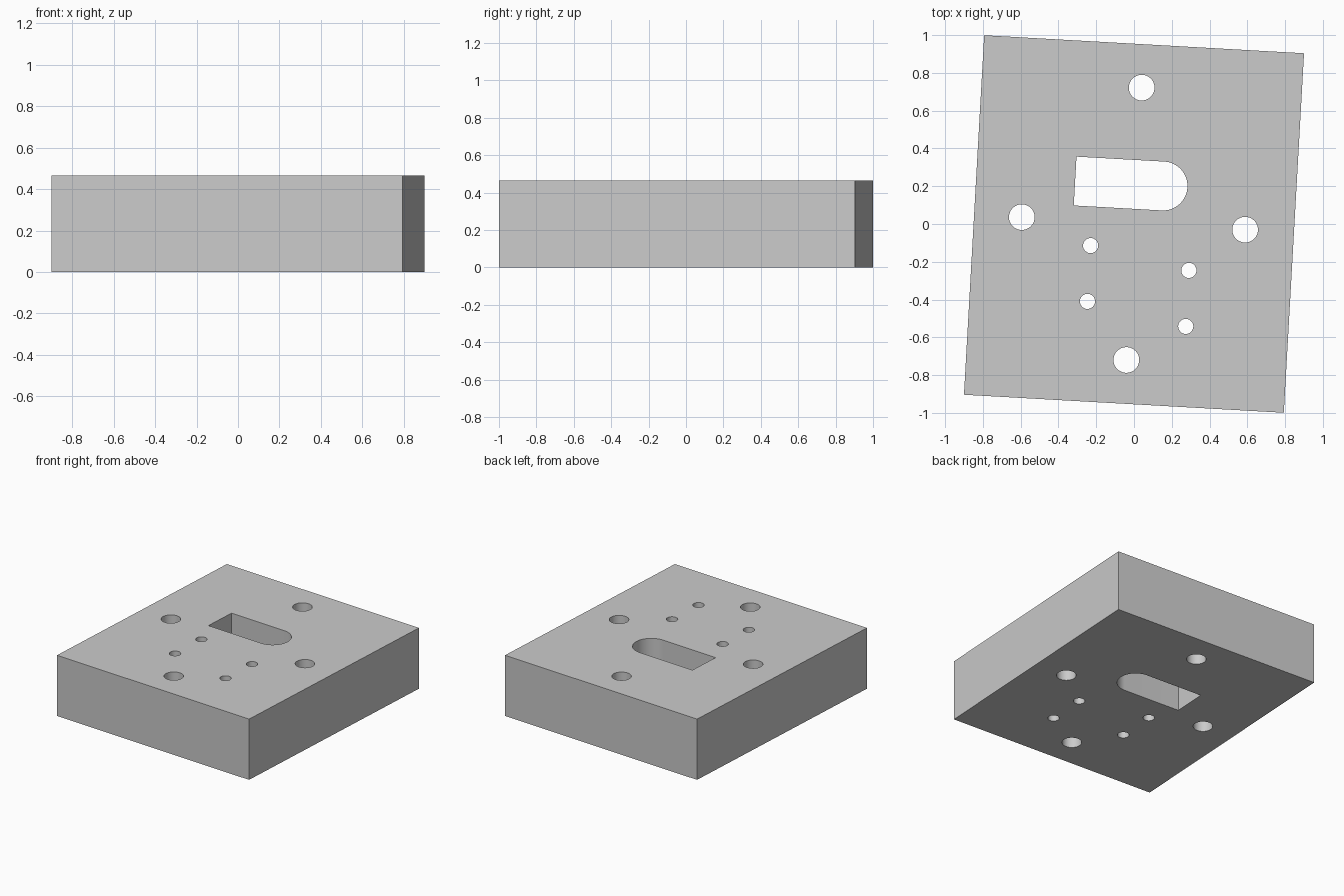
import bpy, bmesh
from math import radians, cos, sin, pi
from mathutils import Matrix

if "Cube" in bpy.data.objects:
    bpy.data.objects.remove(bpy.data.objects["Cube"])

WIDTH, DEPTH, HEIGHT = 1.696, 1.906, 0.465
TILT = Matrix.Rotation(radians(-3.22), 4, 'Z')

grey = bpy.data.materials.new("plain grey")
grey.use_nodes = True
colour = (0.6, 0.6, 0.6, 1)
grey.diffuse_color = colour
grey.node_tree.nodes["Principled BSDF"].inputs["Base Color"].default_value = colour


def prism(name, outline, bottom, top):
    """Extrude a flat outline straight up into a solid."""
    bm = bmesh.new()
    face = bm.faces.new([bm.verts.new((x, y, bottom)) for x, y in outline])
    grown = bmesh.ops.extrude_face_region(bm, geom=[face])["geom"]
    bmesh.ops.translate(bm, vec=(0, 0, top - bottom),
                        verts=[g for g in grown if isinstance(g, bmesh.types.BMVert)])
    bmesh.ops.recalc_face_normals(bm, faces=bm.faces)
    bm.transform(TILT)
    mesh = bpy.data.meshes.new(name)
    bm.to_mesh(mesh)
    bm.free()
    mesh.materials.append(grey)
    obj = bpy.data.objects.new(name, mesh)
    bpy.context.collection.objects.link(obj)
    return obj


def arc(x, y, radius, start, end, steps):
    angles = [start + (end - start) * i / steps for i in range(steps + 1)]
    return [(x + radius * cos(a), y + radius * sin(a)) for a in angles]


# Solid block
w, d = WIDTH / 2, DEPTH / 2
block = prism("block", [(-w, -d), (w, -d), (w, d), (-w, d)], 0, HEIGHT)

# Through openings: four large bolt holes, four small pin holes, one slot
openings = {"bolt_hole": (0.068, [(0, 0.723), (0, -0.721), (-0.595, 0.003), (0.589, 0.003)]),
            "pin_hole": (0.04, [(-0.223, -0.127), (-0.223, -0.423),
                                (0.304, -0.229), (0.304, -0.526)])}
outlines = [(name, arc(x, y, r, 0, 2 * pi, 48)[:-1])
            for name, (r, centres) in openings.items() for x, y in centres]
slot = [(-0.324, 0.339), (-0.324, 0.08)] + arc(0.142, 0.2095, 0.1295, -pi / 2, pi / 2, 32)
outlines.append(("slot", slot))

cutters = bpy.data.collections.new("cutters")
bpy.context.scene.collection.children.link(cutters)
for name, outline in outlines:
    cutter = prism(name + "_cutter", outline, -0.1, HEIGHT + 0.1)
    bpy.context.collection.objects.unlink(cutter)
    cutters.objects.link(cutter)
    cutter.hide_render = True
    cutter.hide_set(True)
cut = block.modifiers.new("openings", 'BOOLEAN')
cut.operand_type = 'COLLECTION'
cut.collection = cutters
cut.solver = 'EXACT'

# Bake the cuts, then smooth the round walls and keep sharp rims
bpy.context.view_layer.objects.active = block
block.select_set(True)
bpy.ops.object.modifier_apply(modifier=cut.name)
for cutter in list(cutters.objects):
    bpy.data.objects.remove(cutter)
bpy.data.collections.remove(cutters)
bpy.ops.object.shade_smooth_by_angle(angle=radians(30))
